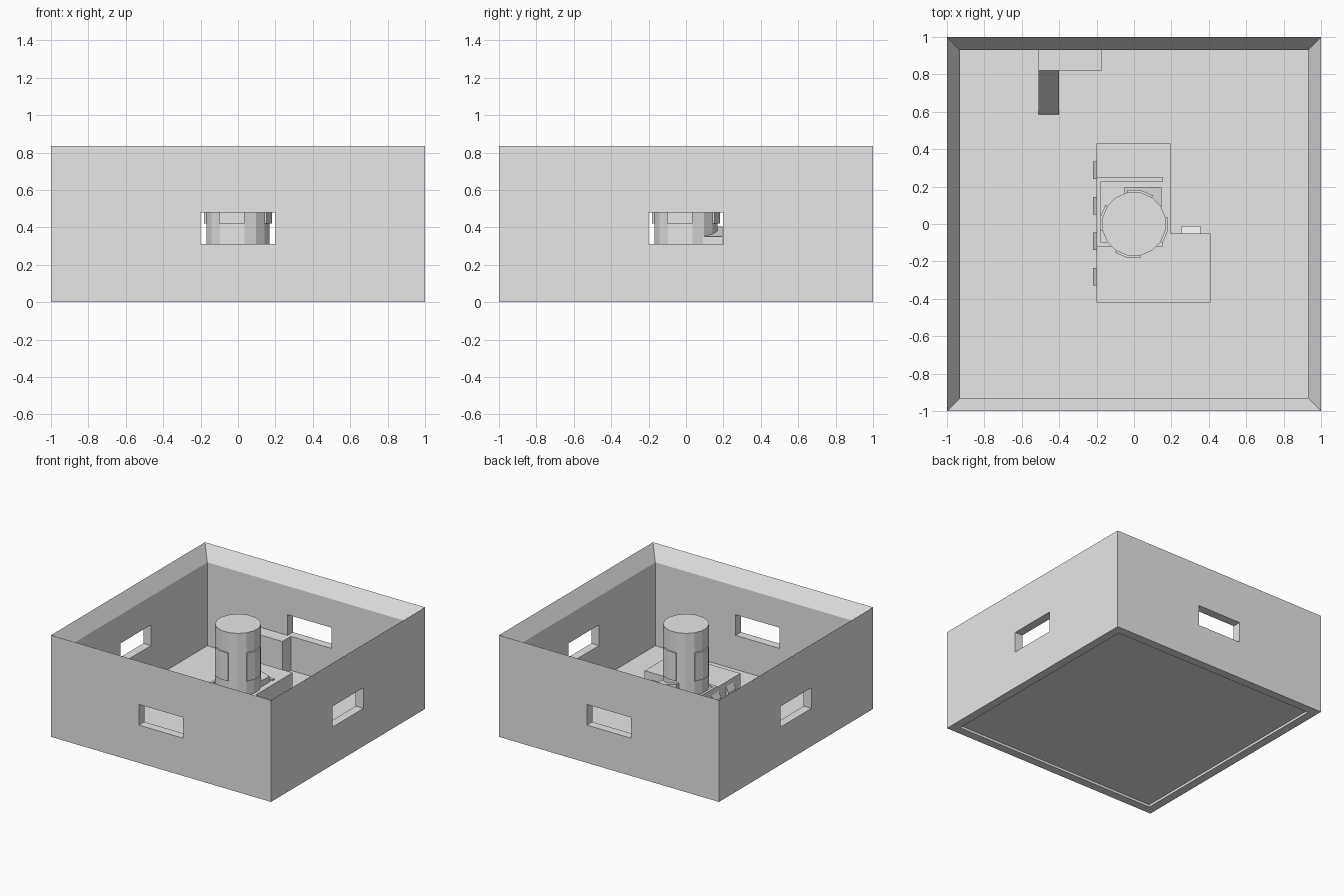
import bpy, bmesh, math

if "Cube" in bpy.data.objects:
    bpy.data.objects.remove(bpy.data.objects["Cube"])

grey = bpy.data.materials.new("plain grey")
grey.diffuse_color = (0.8, 0.8, 0.8, 1)
grey.use_nodes = True
grey.node_tree.nodes["Principled BSDF"].inputs["Base Color"].default_value = grey.diffuse_color


def finish(name, bm):
    bmesh.ops.recalc_face_normals(bm, faces=bm.faces)
    mesh = bpy.data.meshes.new(name)
    bm.to_mesh(mesh)
    bm.free()
    mesh.materials.append(grey)
    ob = bpy.data.objects.new(name, mesh)
    bpy.context.collection.objects.link(ob)
    return ob


def prism(name, pts, offset):
    """Extrude a flat 3D outline by a vector."""
    bm = bmesh.new()
    face = bm.faces.new([bm.verts.new(p) for p in pts])
    ext = bmesh.ops.extrude_face_region(bm, geom=[face], use_keep_orig=True)
    bmesh.ops.translate(bm, vec=offset,
                        verts=[v for v in ext["geom"] if isinstance(v, bmesh.types.BMVert)])
    return finish(name, bm)


def box(name, x0, x1, y0, y1, z0, z1):
    return prism(name, [(x0, y0, z0), (x1, y0, z0), (x1, y1, z0), (x0, y1, z0)],
                 (0, 0, z1 - z0))


# Outer wall: a sloped-top profile carried round the square
bm = bmesh.new()
profile = [(1, 0), (1, 0.835), (0.93, 0.715), (0.93, 0)]
rings = [[bm.verts.new((sx * r, sy * r, z)) for r, z in profile]
         for sx, sy in ((-1, -1), (1, -1), (1, 1), (-1, 1))]
for i in range(4):
    a, b = rings[i], rings[(i + 1) % 4]
    for j in range(4):
        k = (j + 1) % 4
        bm.faces.new((a[j], b[j], b[k], a[k]))
wall = finish("outer_wall", bm)

# Window openings through all four walls
for name, hx, hy in (("cutter_front_back", 0.2, 1.2), ("cutter_sides", 1.2, 0.2)):
    cutter = box(name, -hx, hx, -hy, hy, 0.31, 0.48)
    cutter.hide_render = True
    cutter.hide_viewport = True
    cutter.display_type = 'WIRE'
    mod = wall.modifiers.new(name, 'BOOLEAN')
    mod.operation = 'DIFFERENCE'
    mod.solver = 'EXACT'
    mod.object = cutter

# Floor
box("floor", -0.93, 0.93, -0.93, 0.93, 0.02, 0.03)

# L-shaped building round the tower
BASE, ROOF = 0.025, 0.30
outline = [(-0.2, -0.42), (0.41, -0.42), (0.41, -0.05), (0.195, -0.05), (0.195, 0.43), (-0.2, 0.43)]
prism("building", [(x, y, BASE) for x, y in outline], (0, 0, ROOF - BASE))

# Low roof rims
box("rim_back", -0.2, 0.155, 0.225, 0.25, ROOF - 0.01, 0.31)
box("rim_front", -0.2, 0.155, -0.12, -0.095, ROOF - 0.01, 0.31)
box("rim_left", -0.2, -0.18, -0.095, 0.225, ROOF - 0.01, 0.31)

# Window hoods along the left side and over the wing door
for i in range(4):
    y = -0.33 + 0.19 * i
    prism(f"window_hood_{i + 1}", [(-0.2, y, 0.18), (-0.22, y, 0.18), (-0.22, y, 0.22), (-0.2, y, 0.26)],
          (0, 0.095, 0))
prism("door_hood", [(0.255, -0.05, 0.2), (0.255, -0.012, 0.2), (0.255, -0.012, 0.22), (0.255, -0.05, 0.24)],
      (0.1, 0, 0))

# Round tower
N, R = 16, 0.172
STEP = 2 * math.pi / N


def at(k, r, z):
    a = (k + 0.5) * STEP
    return (r * math.cos(a), r * math.sin(a), z)


prism("tower", [at(k, R, BASE) for k in range(N)], (0, 0, 0.815 - BASE))

# Four raised panels, each two tower sides wide
for i in range(4):
    k0 = 4 * i - 2
    inner = [at(k0 + j, R - 0.01, 0.42) for j in (2, 1, 0)]
    outer = [at(k0 + j, R + 0.012, 0.42) for j in (0, 1, 2)]
    prism(f"tower_panel_{i + 1}", outer + inner, (0, 0, 0.23))

# Ramp leading from the roof to the tower
prism("tower_ramp", [(-0.05, 0.09, 0.29), (0.148, 0.09, 0.29), (0.148, 0.09, 0.35), (-0.05, 0.09, 0.405)],
      (0, 0.105, 0))

# Ramp and platform below the back window
box("window_platform", -0.51, -0.17, 0.82, 0.935, BASE, 0.31)
prism("platform_ramp", [(-0.51, 0.585, BASE), (-0.51, 0.82, BASE), (-0.51, 0.82, 0.31), (-0.51, 0.585, 0.035)],
      (0.11, 0, 0))
